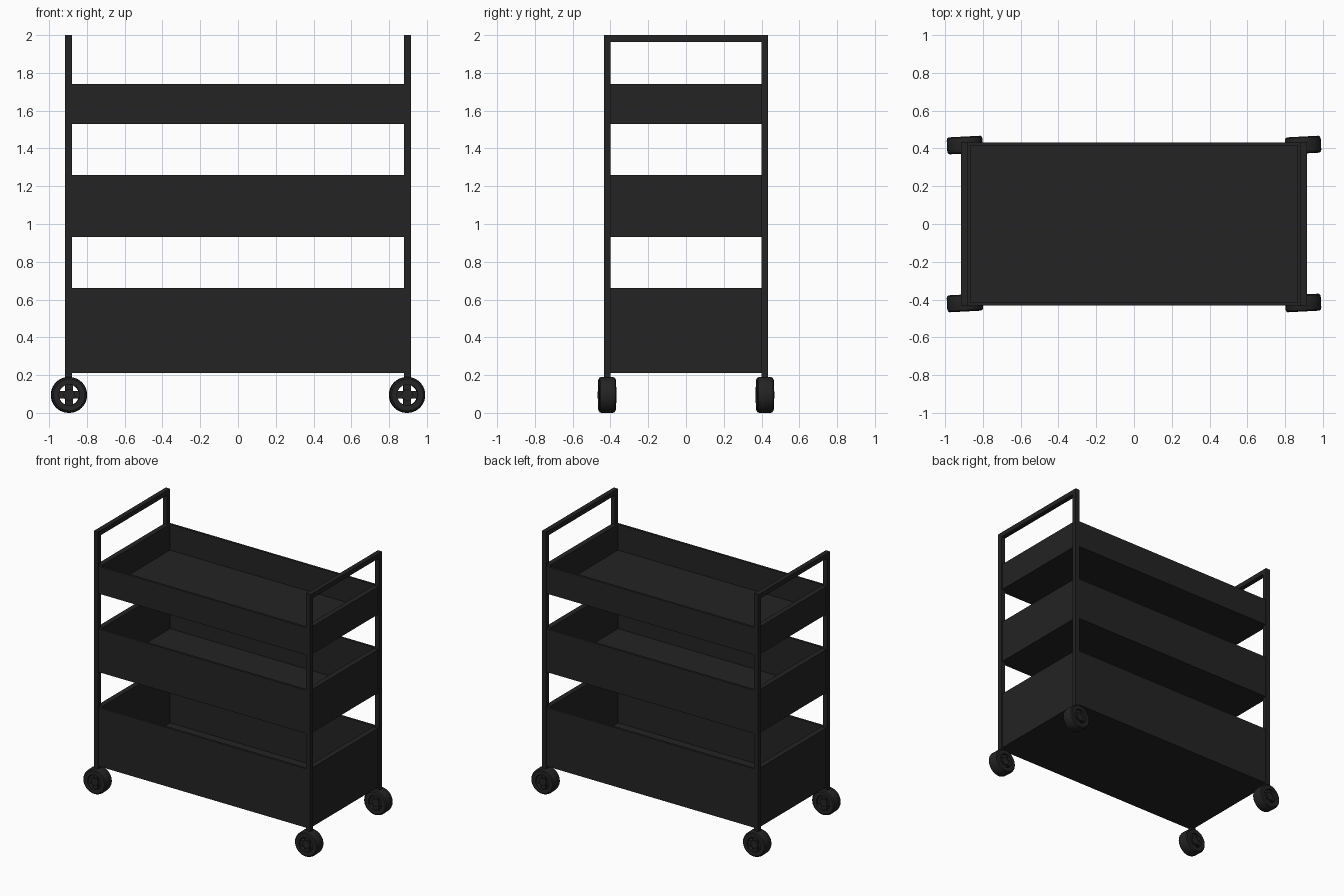
import bpy, bmesh, math
from mathutils import Matrix, Vector

if "Cube" in bpy.data.objects:
    bpy.data.objects.remove(bpy.data.objects["Cube"])

mat = bpy.data.materials.new("charcoal black")
mat.diffuse_color = (0.017, 0.017, 0.017, 1)
mat.use_nodes = True
mat.node_tree.nodes["Principled BSDF"].inputs["Base Color"].default_value = mat.diffuse_color

X, Y = 0.915, 0.435   # outer half sizes of the frame
T = 0.036             # tube thickness


def finish(name, bm, smooth=False):
    bmesh.ops.recalc_face_normals(bm, faces=bm.faces[:])
    me = bpy.data.meshes.new(name)
    bm.to_mesh(me)
    bm.free()
    me.materials.append(mat)
    ob = bpy.data.objects.new(name, me)
    bpy.context.collection.objects.link(ob)
    if smooth:
        bpy.ops.object.select_all(action='DESELECT')
        ob.select_set(True)
        bpy.context.view_layer.objects.active = ob
        bpy.ops.object.shade_smooth_by_angle(angle=math.radians(35))
    return ob


def add_box(bm, x0, x1, y0, y1, z0, z1):
    m = Matrix.Translation(((x0 + x1) / 2, (y0 + y1) / 2, (z0 + z1) / 2))
    m = m @ Matrix.Diagonal((x1 - x0, y1 - y0, z1 - z0, 1))
    bmesh.ops.create_cube(bm, size=1, matrix=m)


# Side frames: square tube bent into an upside-down U
for side, s in (("left", -1), ("right", 1)):
    bm = bmesh.new()
    outline = [(-Y, 0.18), (-Y, 2), (Y, 2), (Y, 0.18),
               (Y - T, 0.18), (Y - T, 2 - T), (-Y + T, 2 - T), (-Y + T, 0.18)]
    xs = sorted((s * X, s * (X - T)))
    face = bm.faces.new([bm.verts.new((xs[0], y, z)) for y, z in outline])
    ext = bmesh.ops.extrude_face_region(bm, geom=[face])
    verts = [g for g in ext["geom"] if isinstance(g, bmesh.types.BMVert)]
    bmesh.ops.translate(bm, verts=verts, vec=(T, 0, 0))
    finish(side + "_frame", bm)

# Open trays: box with the top inset and pushed down to a thin floor
for name, z0, z1 in (("top_tray", 1.53, 1.74), ("middle_tray", 0.93, 1.26),
                     ("bottom_tray", 0.21, 0.66)):
    bm = bmesh.new()
    add_box(bm, -0.905, 0.905, -Y + 0.003, Y - 0.003, z0, z1)
    bm.normal_update()
    top = max(bm.faces, key=lambda f: f.calc_center_median().z)
    bmesh.ops.inset_region(bm, faces=[top], thickness=0.025)
    ext = bmesh.ops.extrude_face_region(bm, geom=[top])
    bmesh.ops.delete(bm, geom=[top], context='FACES_ONLY') if top.is_valid else None
    for v in ext["geom"]:
        if isinstance(v, bmesh.types.BMVert):
            v.co.z = z0 + 0.012
            v.co.x = math.copysign(0.865, v.co.x)
    # keep the inner walls upright
    for v in bm.verts:
        if abs(v.co.x) < 0.9:
            v.co.x = math.copysign(0.865, v.co.x)
    finish(name, bm)


# Wheels: lathed tyre with cross spokes and hub
def wheel(name, cx, cy):
    bm = bmesh.new()
    w, n = 0.045, 40
    profile = [(0.055, -w), (0.084, -w), (0.092, -w + 0.006), (0.095, -w + 0.016),
               (0.095, w - 0.016), (0.092, w - 0.006), (0.084, w), (0.055, w)]
    rings = []
    for i in range(n):
        a = 2 * math.pi * i / n
        rings.append([bm.verts.new((r * math.cos(a), y, r * math.sin(a)))
                      for r, y in profile])
    for i in range(n):
        a, b = rings[i], rings[(i + 1) % n]
        for j in range(len(profile)):
            k = (j + 1) % len(profile)
            bm.faces.new((a[j], a[k], b[k], b[j]))
    # spokes
    add_box(bm, -0.058, 0.058, -0.032, 0.032, -0.02, 0.02)
    add_box(bm, -0.02, 0.02, -0.031, 0.031, -0.058, 0.058)
    # hub
    bmesh.ops.create_cone(bm, cap_ends=True, segments=24, radius1=0.03, radius2=0.03,
                          depth=0.08, matrix=Matrix.Rotation(math.pi / 2, 4, 'X'))
    bm.transform(Matrix.Translation((cx, cy, 0.095))
                 @ Matrix.Rotation(math.radians(3), 4, 'Z'))
    finish(name, bm, True)


for fb, sy in (("front", -1), ("back", 1)):
    for lr, sx in (("left", -1), ("right", 1)):
        wheel(f"{fb}_{lr}_wheel", sx * 0.895, sy * 0.418)
